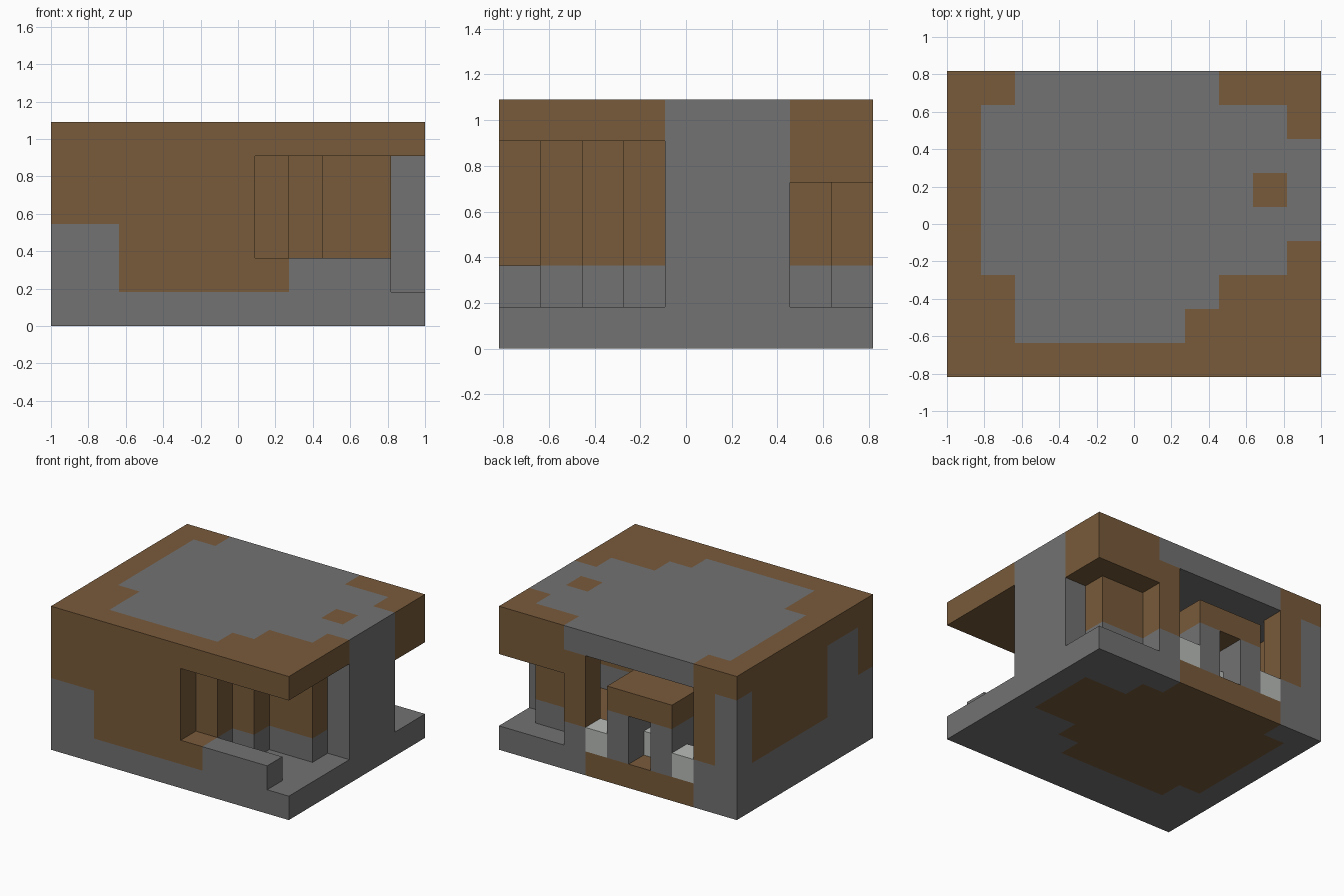
import bpy, bmesh
from math import radians
from mathutils import Vector

default = bpy.data.objects.get("Cube")
if default:
    bpy.data.objects.remove(default, do_unlink=True)

UNIT = 2 / 11                 # edge length of one block
WIDTH, DEPTH, HEIGHT = 11, 9, 6


def make_material(name, rgb):
    mat = bpy.data.materials.new(name)
    mat.use_nodes = True
    colour = (*rgb, 1)
    mat.diffuse_color = colour
    mat.node_tree.nodes["Principled BSDF"].inputs["Base Color"].default_value = colour
    return mat


EARTH, STONE, PALE = range(3)
MATERIALS = [
    make_material("earth brown", (.19, .104, .043)),
    make_material("stone grey", (.168, .168, .168)),
    make_material("pale grey", (.48, .5, .48)),
]


def area(x0, x1, y0, y1):
    """Plan cells in a rectangle of the block grid."""
    return {(x, y) for x in range(x0, x1) for y in range(y0, y1)}


def stack(plan, low, high):
    """Raise a plan into blocks between two levels."""
    return {(x, y, z) for x, y in plan for z in range(low, high)}


AXES = [Vector(d) * s for d in ((1, 0, 0), (0, 1, 0), (0, 0, 1)) for s in (1, -1)]


def build(name, blocks, colour_rule):
    """Skin a set of blocks with outward faces and merge the flat areas."""
    bm = bmesh.new()
    for block in sorted(blocks):
        centre = Vector(block) + Vector((.5, .5, .5))
        for axis in AXES:
            if tuple(int(c) for c in Vector(block) + axis) in blocks:
                continue
            side = axis.zxy / 2
            up = Vector([abs(c) for c in axis.yzx]) / 2
            mid = centre + axis / 2
            corners = (mid - side - up, mid + side - up, mid + side + up, mid - side + up)
            verts = [bm.verts.new(((c.x - WIDTH / 2) * UNIT, (c.y - DEPTH / 2) * UNIT, c.z * UNIT))
                     for c in corners]
            bm.faces.new(verts).material_index = colour_rule(*block)
    bmesh.ops.remove_doubles(bm, verts=bm.verts[:], dist=UNIT / 100)
    bmesh.ops.dissolve_limit(bm, angle_limit=radians(1), verts=bm.verts[:],
                             edges=bm.edges[:], delimit={'MATERIAL'})
    mesh = bpy.data.meshes.new(name)
    bm.to_mesh(mesh)
    bm.free()
    for mat in MATERIALS:
        mesh.materials.append(mat)
    obj = bpy.data.objects.new(name, mesh)
    bpy.context.collection.objects.link(obj)
    return obj


# Plans of the plot, the room, the stepped porch and the back corner recess
plot = area(0, WIDTH, 0, DEPTH)
room = area(1, 2, 3, 8) | area(2, 7, 2, 9) | area(7, 8, 3, 8) | area(8, 10, 4, 7)
porch = area(6, 11, 0, 1) | area(7, 11, 1, 2) | area(8, 11, 2, 3) | area(10, 11, 3, 4)
corner = area(8, 11, 8, 9) | area(10, 11, 7, 8)

# Floor slab: earth under the room, stone around it
build("floor", stack(plot, 0, 1), lambda x, y, z: EARTH if (x, y) in room else STONE)

# Walls: earth above a stone footing, with stone pillars
def wall_colour(x, y, z):
    if y == 0:
        return STONE if x < 2 and z < 3 else EARTH
    if x == 0 and y in (1, 2, 8):
        return STONE
    if x == 10 and 4 <= y < 7:
        return STONE
    return EARTH if z >= 2 else STONE


top = HEIGHT - 1
walls = stack(plot - room - porch - corner, 1, top) | stack(corner, top - 1, top)
build("walls", walls, wall_colour)

# Low wall along the front of the porch
build("porch_parapet", stack(area(6, 10, 0, 1), 1, 2),
      lambda x, y, z: EARTH if x == 6 else STONE)

# Roof slab: stone with an earth border and one odd block
roof_stone = area(2, 7, 1, 9) | area(7, 8, 2, 9) | area(1, 10, 3, 8) | area(10, 11, 4, 7)
roof_stone -= {(9, 5)}
build("roof", stack(plot, top, HEIGHT),
      lambda x, y, z: STONE if (x, y) in roof_stone else EARTH)

# Back doorway: two stone posts under an earth lintel
for label, x in (("left", 5), ("right", 3)):
    build(label + "_door_post", stack(area(x, x + 1, 7, 9), 1, 3), lambda *b: STONE)
build("door_lintel", stack(area(3, 6, 7, 9), 3, 4), lambda *b: EARTH)

# Pale blocks beside and behind the doorway
for label, x, y in (("left", 6, 8), ("right", 2, 8), ("inner", 4, 7)):
    build(label + "_pale_block", stack({(x, y)}, 1, 2), lambda *b: PALE)
